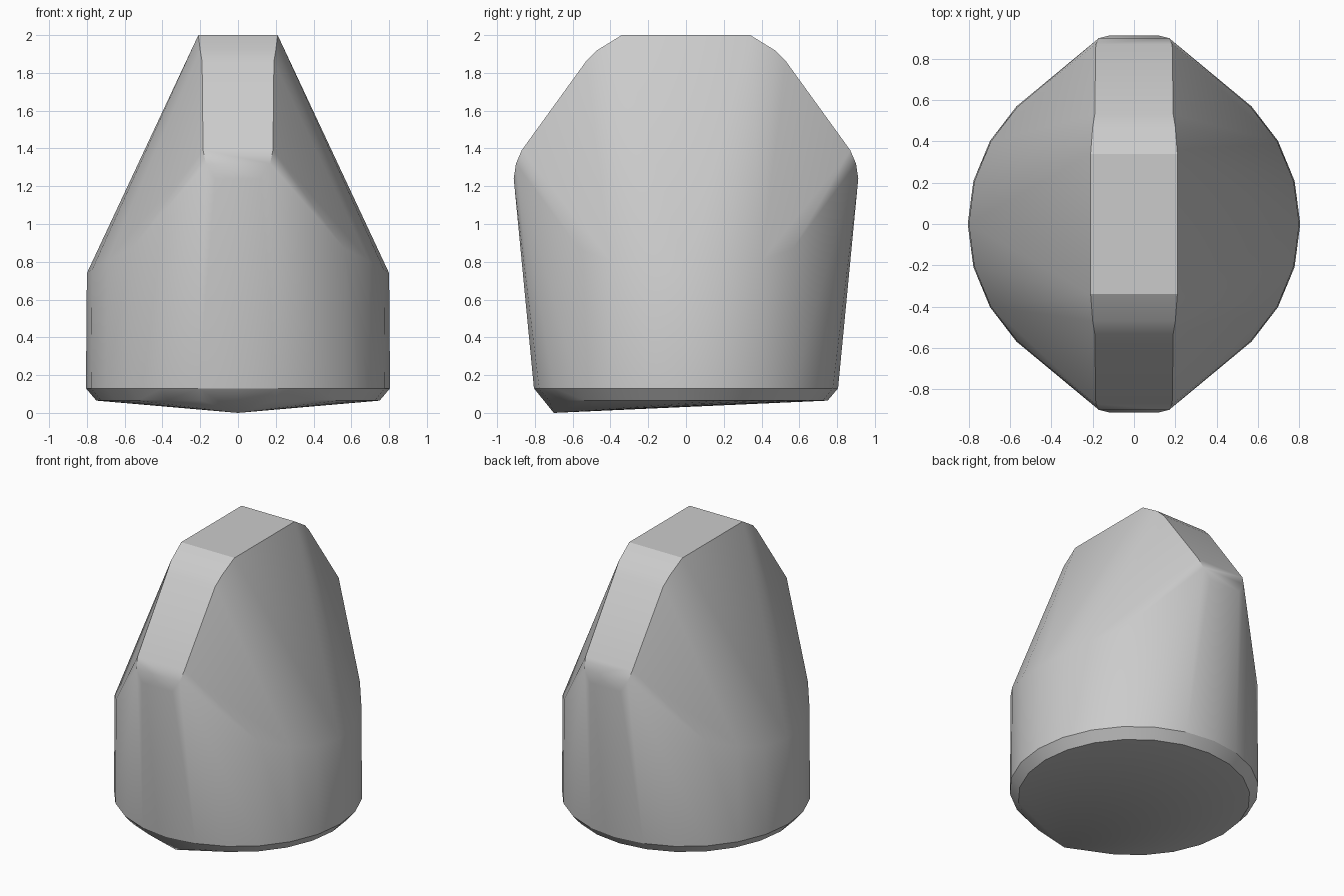
import bpy
import bmesh
from math import sin, cos, tau, radians

if "Cube" in bpy.data.objects:
    bpy.data.objects.remove(bpy.data.objects["Cube"])


def flat_material(name, colour):
    mat = bpy.data.materials.new(name)
    mat.use_nodes = True
    mat.diffuse_color = colour
    mat.node_tree.nodes["Principled BSDF"].inputs["Base Color"].default_value = colour
    return mat


def ring(radius, height, segments=24):
    """Points on a circle; height is a function of y."""
    points = []
    for i in range(segments):
        a = tau * i / segments
        y = radius * sin(a)
        points.append((radius * cos(a), y, height(y)))
    return points


# Rounded base: chamfer ring, rim, and the shoulder where the body tapers
points = ring(0.75, lambda y: 0.065)
points += ring(0.805, lambda y: 0.13)
points += [p for p in ring(0.80, lambda y: 0.74 + 0.4 * y * y) if abs(p[1]) < 0.6]

# Low point under the front
points.append((0, -0.70, 0))

# Narrow ridge: half width, distance along y, height, mirrored both ways
ridge = [(0.21, 0.34, 2.0), (0.20, 0.47, 1.92), (0.19, 0.53, 1.86),
         (0.185, 0.87, 1.39), (0.17, 0.90, 1.32), (0.12, 0.912, 1.24)]
for x, y, z in ridge:
    points += [(sx * x, sy * y, z) for sx in (-1, 1) for sy in (-1, 1)]

# Wrap one convex skin around all the sections
bm = bmesh.new()
for p in points:
    bm.verts.new(p)
hull = bmesh.ops.convex_hull(bm, input=bm.verts)
loose = {v for v in hull["geom_interior"] + hull["geom_unused"]
         if isinstance(v, bmesh.types.BMVert)}
bmesh.ops.delete(bm, geom=list(loose), context="VERTS")
bmesh.ops.dissolve_limit(bm, angle_limit=radians(0.5), verts=bm.verts, edges=bm.edges)
bmesh.ops.recalc_face_normals(bm, faces=bm.faces)

mesh = bpy.data.meshes.new("tapered_body")
bm.to_mesh(mesh)
bm.free()
body = bpy.data.objects.new("tapered_body", mesh)
bpy.context.collection.objects.link(body)
mesh.materials.append(flat_material("plain grey", (0.6, 0.6, 0.6, 1)))

# Soft sides with a crisp rim and top
bpy.ops.object.select_all(action="DESELECT")
body.select_set(True)
bpy.context.view_layer.objects.active = body
bpy.ops.object.shade_smooth_by_angle(angle=radians(30))
